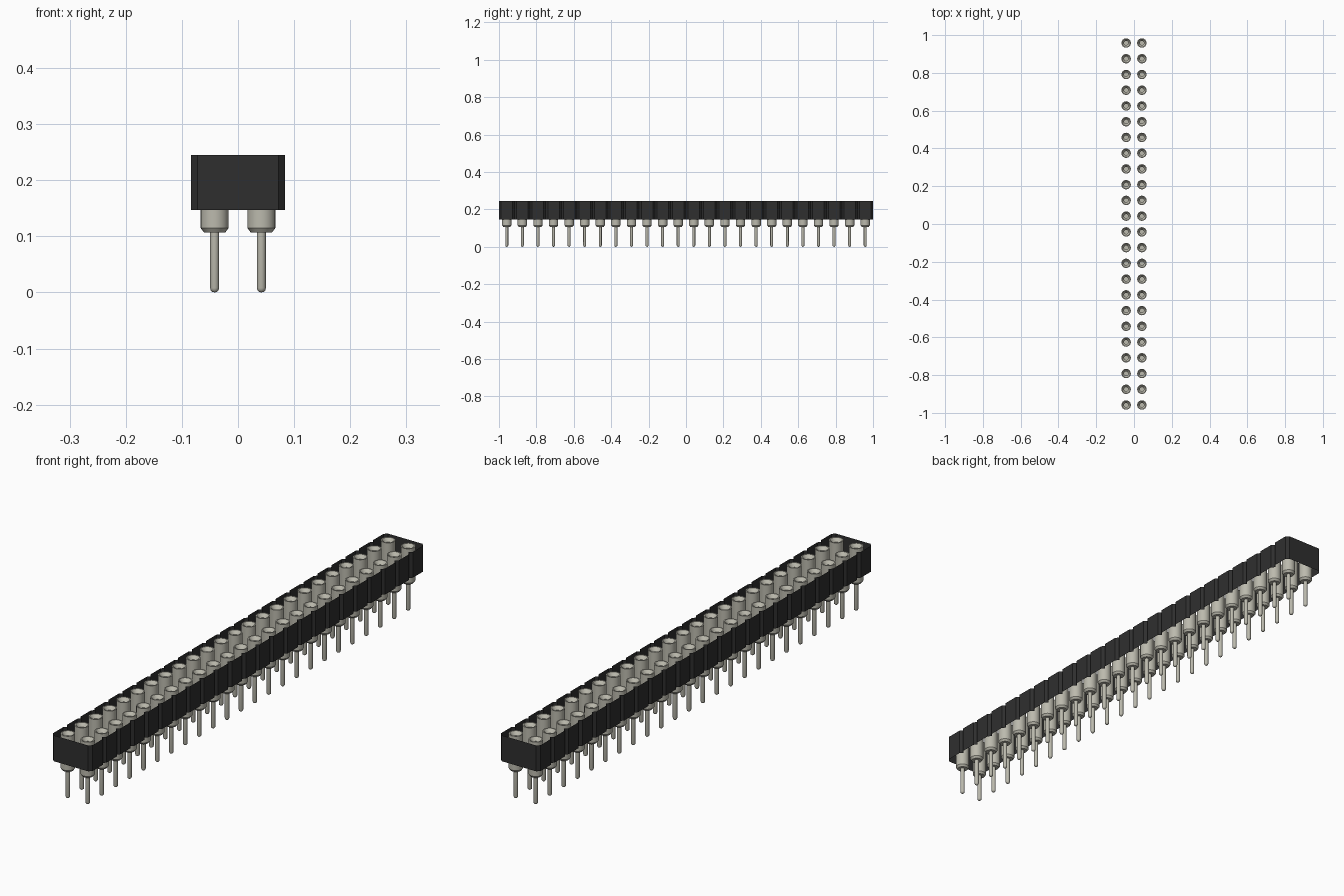
import bpy, bmesh, math
from mathutils import Vector, Matrix

cube = bpy.data.objects.get("Cube")
if cube:
    bpy.data.objects.remove(cube, do_unlink=True)

ROWS = 24
PITCH = 2 / ROWS
HALF = PITCH            # half width of the housing
CUT = 0.011             # corner chamfer
BOTTOM, TOP = 0.147, 0.245


def material(name, colour):
    mat = bpy.data.materials.new(name)
    mat.use_nodes = True
    mat.diffuse_color = (*colour, 1)
    bsdf = mat.node_tree.nodes["Principled BSDF"]
    bsdf.inputs["Base Color"].default_value = (*colour, 1)
    bsdf.inputs["Roughness"].default_value = 0.6
    return mat


black = material("black plastic", (0.028, 0.028, 0.028))
metal = material("tin metal", (0.50, 0.49, 0.42))


def add_object(name, mesh, location=(0, 0, 0)):
    obj = bpy.data.objects.new(name, mesh)
    obj.location = location
    bpy.context.collection.objects.link(obj)
    return obj


def mesh_from(bm, name, mat):
    mesh = bpy.data.meshes.new(name)
    bm.to_mesh(mesh)
    bm.free()
    mesh.materials.append(mat)
    return mesh


# Housing: open wall following a row of chamfered cells
side = []
for i in range(ROWS):
    y = -1 + i * PITCH
    side += [(HALF - CUT, y), (HALF, y + CUT), (HALF, y + PITCH - CUT)]
side.append((HALF - CUT, 1))
outline = side + [(-x, -y) for x, y in side]

bm = bmesh.new()
low = [bm.verts.new((x, y, BOTTOM)) for x, y in outline]
high = [bm.verts.new((x, y, TOP)) for x, y in outline]
for i in range(len(outline)):
    j = (i + 1) % len(outline)
    bm.faces.new((low[i], low[j], high[j], high[i]))
add_object("housing_wall", mesh_from(bm, "housing_wall", black))

# Pin: turned profile with rounded tip, stepped barrel and funnel socket
profile = [(0, 0), (0.004, 0.001), (0.007, 0.004), (0.008, 0.008),
           (0.008, 0.107), (0.019, 0.107), (0.025, 0.115), (0.025, TOP),
           (0.021, TOP), (0.011, 0.232), (0.011, 0.19), (0, 0.19)]
bm = bmesh.new()
points = [bm.verts.new((r, 0, z)) for r, z in profile]
edges = [bm.edges.new(pair) for pair in zip(points, points[1:])]
bmesh.ops.spin(bm, geom=points + edges, cent=(0, 0, 0), axis=(0, 0, 1),
               angle=math.tau, steps=24, use_duplicate=False)
bmesh.ops.remove_doubles(bm, verts=bm.verts, dist=0.00005)
bmesh.ops.recalc_face_normals(bm, faces=bm.faces)
pin_mesh = mesh_from(bm, "pin", metal)

pins = []
for label, x in (("left", PITCH / 2), ("right", -PITCH / 2)):
    for i in range(ROWS):
        y = -1 + (i + 0.5) * PITCH
        pins.append(add_object(f"pin_{label}_{i + 1}", pin_mesh, (x, y, 0)))

# Smooth the shared pin mesh, keeping its steps sharp
bpy.ops.object.select_all(action="DESELECT")
pins[0].select_set(True)
bpy.context.view_layer.objects.active = pins[0]
bpy.ops.object.shade_smooth_by_angle(angle=math.radians(35))
